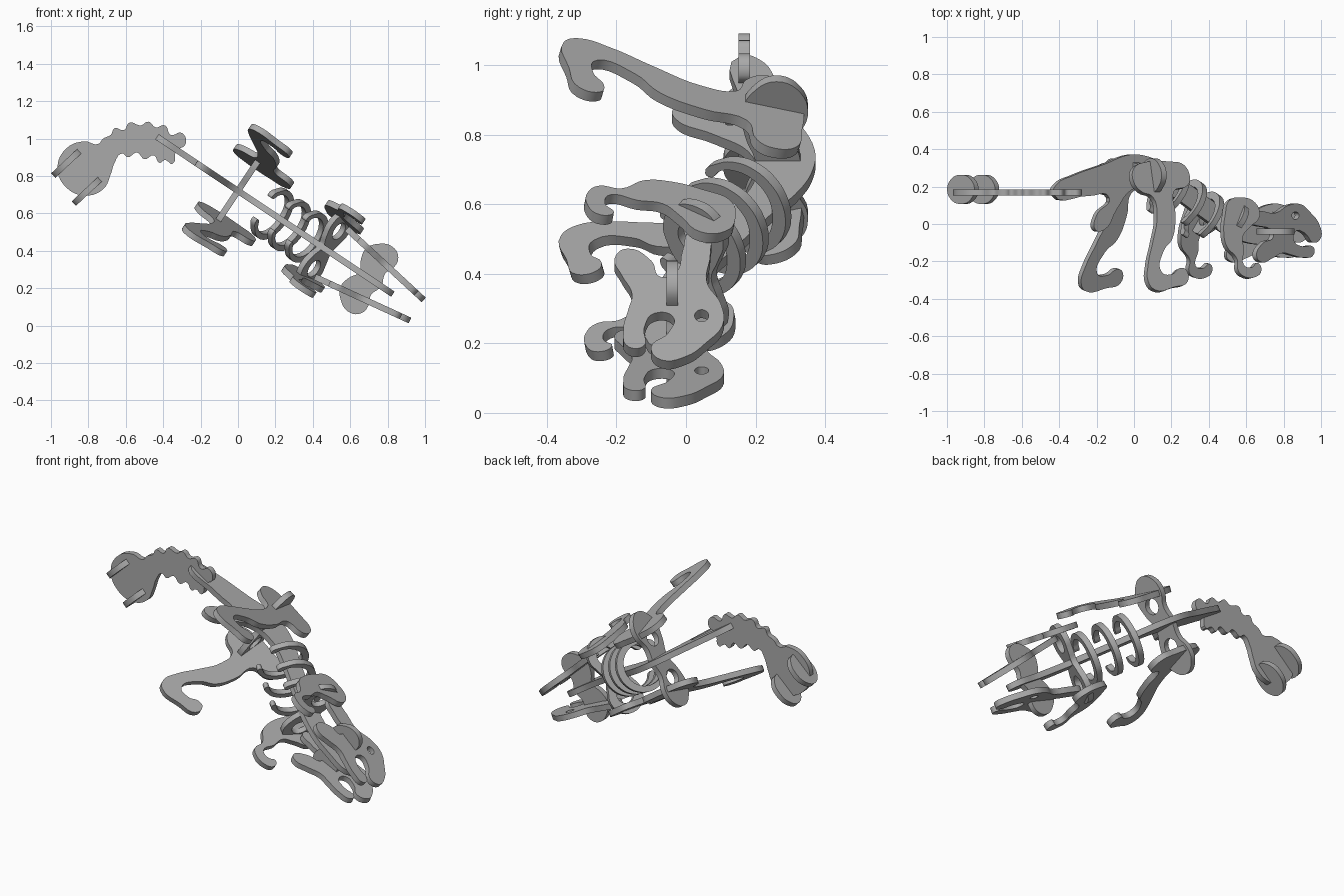
import bpy
from math import cos, sin, pi
from mathutils import Matrix, Vector

if "Cube" in bpy.data.objects:
    bpy.data.objects.remove(bpy.data.objects["Cube"])

THICK = 0.033
# Body frame: length along the spine, height, sideways
BODY = Matrix(((0.832, 0, 0.555), (0, 1, 0), (-0.555, 0, 0.832)))
BASE = Vector((0, 0, 0.72))

grey = bpy.data.materials.new("grey board")
grey.use_nodes = True
grey.diffuse_color = (0.4, 0.4, 0.4, 1)
grey.node_tree.nodes["Principled BSDF"].inputs["Base Color"].default_value = (0.4, 0.4, 0.4, 1)


def ring(x, y, rx, ry=None, n=8):
    ry = ry or rx
    return [(x + rx * cos(2 * pi * i / n), y + ry * sin(2 * pi * i / n)) for i in range(n)]


def mirrored(half):
    """Close a half outline across its first coordinate."""
    return half + [(-x, y) for x, y in reversed(half) if x > 0.001]


def plate(name, outlines, origin, a, b, frame=BODY, base=BASE):
    """Cut a board from smooth outlines and stand it on axes a and b."""
    curve = bpy.data.curves.new(name, "CURVE")
    curve.dimensions = "2D"
    curve.fill_mode = "BOTH"
    curve.extrude = THICK / 2
    curve.resolution_u = 5
    for pts in outlines:
        spline = curve.splines.new("BEZIER")
        spline.bezier_points.add(len(pts) - 1)
        spline.use_cyclic_u = True
        for bp, (x, y) in zip(spline.bezier_points, pts):
            bp.co = (x, y, 0)
            bp.handle_left_type = bp.handle_right_type = "AUTO"
    temp = bpy.data.objects.new(name + "_outline", curve)
    bpy.context.collection.objects.link(temp)
    bpy.context.view_layer.update()
    mesh = bpy.data.meshes.new_from_object(temp.evaluated_get(bpy.context.evaluated_depsgraph_get()))
    bpy.data.objects.remove(temp)
    a, b = frame @ Vector(a), frame @ Vector(b)
    turn = Matrix((a, b, a.cross(b).normalized())).transposed().to_4x4()
    mesh.transform(Matrix.Translation(base + frame @ Vector(origin)) @ turn)
    mesh.materials.clear()
    mesh.materials.append(grey)
    obj = bpy.data.objects.new(name, mesh)
    bpy.context.collection.objects.link(obj)
    bpy.ops.object.select_all(action="DESELECT")
    obj.select_set(True)
    bpy.context.view_layer.objects.active = obj
    bpy.ops.object.shade_smooth_by_angle(angle=0.6)
    return obj


# Spine board with tail stub, rear prong and neck
spine = [(-.53, .16), (-.51, .21), (-.4, .26), (-.2, .32), (-.04, .37), (.06, .365), (.16, .33),
         (.3, .24), (.45, .15), (.61, .06), (.8, 0), (.98, -.03), (.99, -.08), (.8, -.11),
         (.6, -.06), (.42, .04), (.25, .14), (.1, .2), (-.03, .18), (-.12, .08), (-.2, -.03),
         (-.26, -.03), (-.25, .05), (-.17, .14), (-.3, .15)]
plate("spine", [spine], (0, 0, 0), (1, 0, 0), (0, 1, 0))

# Hip board
hip = [(0, .33), (.09, .32), (.17, .35), (.25, .33), (.29, .26), (.25, .19), (.18, .16), (.1, .17), (0, .2)]
plate("hip", [mirrored(hip), ring(.12, .245, .045), ring(-.12, .245, .045)],
      (0, 0, 0), (0, 0, 1), (0, 1, 0))

# Shoulder board
shoulder = [(0, .07), (.06, .09), (.13, .11), (.2, .08), (.23, .01), (.2, -.06), (.13, -.09), (.06, -.07), (0, -.04)]
plate("shoulder", [mirrored(shoulder), ring(.12, .01, .05), ring(-.12, .01, .05)],
      (.55, .02, 0), (0, 0, 1), (.5, .866, 0))

# Ribs: open hoops hung square to the sloping back
for i in range(3):
    arc = [pi / 2 - k * 2.6 / 6 for k in range(7)]
    outer = [(.15 * cos(t), .145 * sin(t)) for t in arc]
    inner = [((.1 + .005 * k) * cos(t), (.1 + .005 * k) * sin(t)) for k, t in enumerate(arc)]
    plate(f"rib_{i + 1}", [mirrored(outer + inner[::-1])],
          (.22 + .11 * i, .17 - .065 * i, 0), (0, 0, 1), (.515, .857, 0))

# Paired legs and head sides
hind = [(-.14, .22), (-.13, .29), (-.03, .33), (.1, .33), (.2, .31), (.225, .24), (.2, .2), (.11, .17),
        (.1, .05), (.06, -.08), (-.01, -.15), (-.04, -.26), (.03, -.27), (.08, -.24), (.12, -.25),
        (.12, -.31), (.03, -.34), (-.1, -.355), (-.135, -.31), (-.12, -.22), (-.07, -.1), (-.02, .04),
        (-.03, .14), (-.1, .17)]
front = [(.45, .05), (.48, .12), (.56, .14), (.65, .11), (.67, .04), (.6, -.02), (.55, -.07), (.55, -.14),
         (.54, -.22), (.59, -.235), (.63, -.21), (.65, -.25), (.61, -.285), (.53, -.28), (.5, -.25),
         (.5, -.19), (.44, -.12), (.43, -.04)]
head = [(.6, .02), (.61, .06), (.7, .07), (.82, .06), (.91, .1), (1, .105), (1.07, .06), (1.13, 0),
        (1.145, -.07), (1.09, -.1), (1.03, -.05), (.96, -.04), (.95, -.09), (1.01, -.12), (1.09, -.125),
        (1.09, -.165), (1.02, -.18), (.93, -.165), (.87, -.155), (.79, -.185), (.72, -.205), (.68, -.17),
        (.73, -.1), (.8, -.07), (.78, -.03), (.69, -.01)]
for side, k in (("left", 1), ("right", -1)):
    plate(f"hind_leg_{side}", [hind], (0, 0, .246 * k), (1, 0, 0), (0, 1, -.248 * k))
    plate(f"front_leg_{side}", [front], (0, 0, .197 * k), (1, 0, 0), (0, 1, -.16 * k))
    plate(f"head_{side}", [head, ring(.96, .045, .025, .02)], (0, 0, .25 * k), (1, 0, -.16 * k), (0, 1, 0))

# Horn board crossing the head
horns = [(0, .92), (.07, .9), (.12, .92), (.18, .91), (.21, .85), (.18, .78), (.12, .74), (.06, .75), (0, .78)]
plate("head_cross_board", [mirrored(horns)], (0, -.04, 0), (0, 0, 1), (1, 0, 0))

# Scalloped tail with round club
tail = [(-.82, .985), (-.75, .97), (-.72, 1), (-.68, 1.02), (-.66, 1.055), (-.61, 1.045), (-.58, 1.085),
        (-.52, 1.07), (-.48, 1.09), (-.44, 1.06), (-.39, 1.07), (-.36, 1.02), (-.3, 1.03), (-.28, .97),
        (-.33, .935), (-.35, .865), (-.39, .885), (-.42, .87), (-.45, .91), (-.5, .89), (-.54, .925),
        (-.59, .9), (-.62, .92), (-.66, .87), (-.68, .81), (-.72, .73), (-.82, .695), (-.92, .74),
        (-.965, .84), (-.92, .945)]
WORLD, ZERO = Matrix.Identity(3), Vector()
plate("tail", [tail], (0, .168, 0), (1, 0, 0), (0, 0, 1), WORLD, ZERO)
for name, x, z in (("outer", -.915, .87), ("inner", -.805, .72)):
    plate(f"club_disc_{name}", [ring(0, 0, .1, .078)], (x, .185, z), (.73, 0, .68), (0, 1, 0), WORLD, ZERO)
